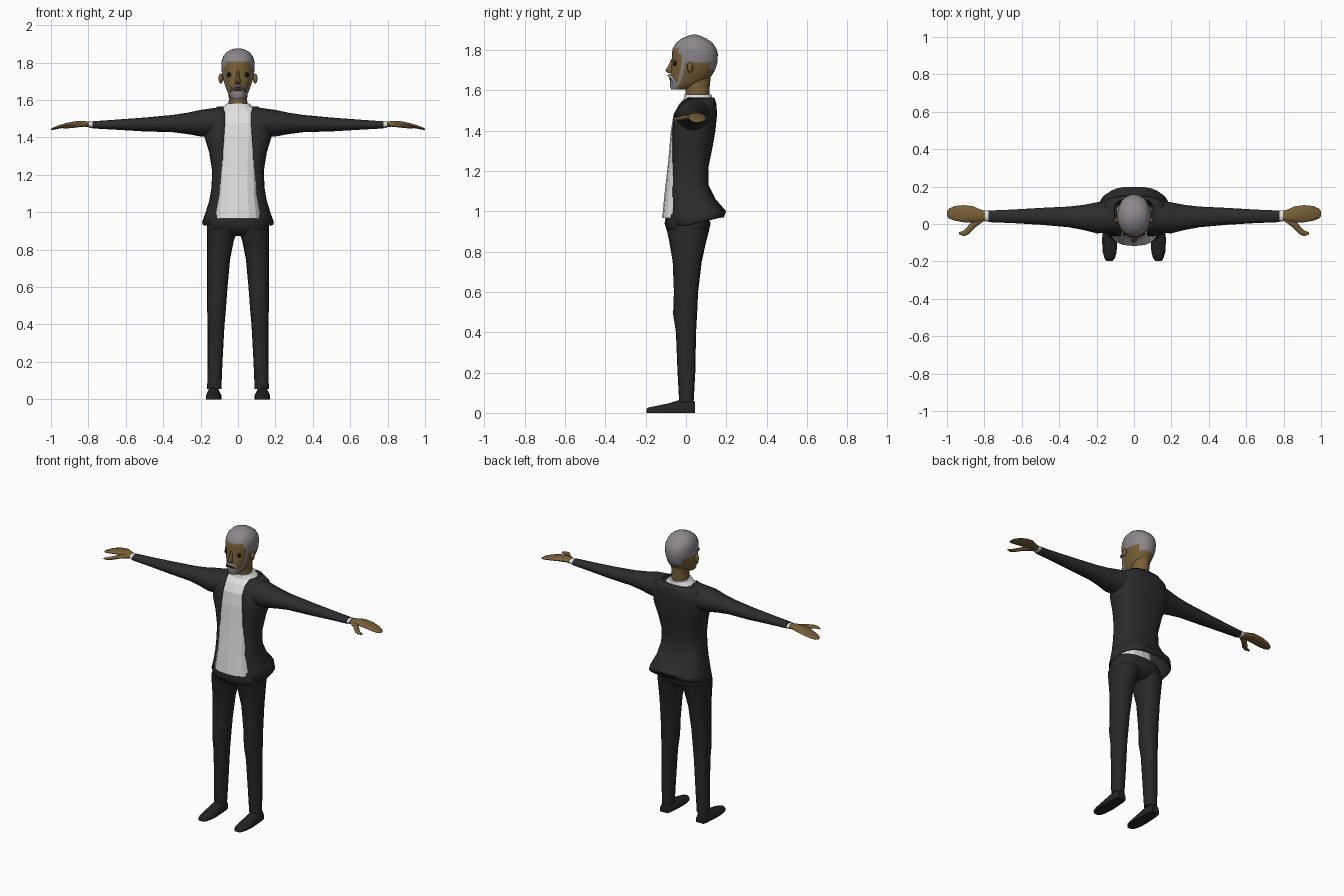
import bpy
import bmesh
import math
from mathutils import Vector

cube = bpy.data.objects.get("Cube")
if cube:
    bpy.data.objects.remove(cube, do_unlink=True)


def material(name, r, g, b):
    m = bpy.data.materials.new(name)
    m.use_nodes = True
    m.diffuse_color = (r, g, b, 1)
    bsdf = m.node_tree.nodes["Principled BSDF"]
    bsdf.inputs["Base Color"].default_value = (r, g, b, 1)
    bsdf.inputs["Roughness"].default_value = 0.8
    return m


SKIN = material("brown skin", 0.19, 0.117, 0.038)
HAIR = material("grey hair", 0.26, 0.24, 0.26)
JACKET = material("charcoal jacket", 0.025, 0.025, 0.025)
TROUSERS = material("dark trousers", 0.021, 0.021, 0.021)
SHIRT = material("white shirt", 0.75, 0.75, 0.75)
SHOE = material("black shoe", 0.018, 0.018, 0.018)
EYE = material("black eye", 0.006, 0.006, 0.007)
LIP = material("dark lip", 0.09, 0.045, 0.025)


def power(value, e):
    return math.copysign(abs(value) ** e, value)


def oval(centre, side, front, n=16, e=1.0, start=0.0, closed=True):
    """Rounded cross-section running from the front around the side."""
    steps = n if closed else n + 1
    span = 2 * math.pi - 2 * start
    c, u, v = Vector(centre), Vector(side), Vector(front)
    points = []
    for i in range(steps):
        a = start + span * i / n
        points.append(c + u * power(math.sin(a), e) + v * power(math.cos(a), e))
    return points


def level(z, w, yf, yb, x=0.0, **options):
    """Horizontal section given by half width and front and back limits."""
    return oval((x, (yf + yb) / 2, z), (w, 0, 0), (0, (yf - yb) / 2, 0), **options)


def across(x, zc, rz, yc, ry, **options):
    """Section across a part that runs along x."""
    return oval((x, yc, zc), (0, 0, rz), (0, -ry, 0), **options)


def finish(obj, mirror=False, angle=50):
    bpy.ops.object.select_all(action="DESELECT")
    obj.select_set(True)
    bpy.context.view_layer.objects.active = obj
    if angle:
        bpy.ops.object.shade_smooth_by_angle(angle=math.radians(angle))
    if mirror:
        obj.modifiers.new("other_side", "MIRROR")
    return obj


def loft(name, rings, mats, closed=True, mirror=False, angle=50, rule=None):
    bm = bmesh.new()
    rows = [[bm.verts.new(p) for p in ring] for ring in rings]
    n = len(rows[0])
    columns = n if closed else n - 1
    for low, high in zip(rows, rows[1:]):
        for i in range(columns):
            j = (i + 1) % n
            face = bm.faces.new((low[i], low[j], high[j], high[i]))
            if rule:
                z = face.calc_center_median().z
                face.material_index = rule(min(i, n - 1 - i), z)
    if closed:
        bm.faces.new(rows[0])
        top = bm.faces.new(rows[-1])
        if rule:
            top.material_index = 1
        bmesh.ops.recalc_face_normals(bm, faces=bm.faces)
    mesh = bpy.data.meshes.new(name)
    bm.to_mesh(mesh)
    bm.free()
    for m in mats:
        mesh.materials.append(m)
    obj = bpy.data.objects.new(name, mesh)
    bpy.context.collection.objects.link(obj)
    return finish(obj, mirror, angle)


def ellipsoid(name, centre, radii, mat):
    bpy.ops.mesh.primitive_uv_sphere_add(segments=16, ring_count=10)
    obj = bpy.context.object
    obj.name = name
    for v in obj.data.vertices:
        v.co = Vector(centre) + v.co * Vector(radii)
    obj.location = (0, 0, 0)
    obj.data.materials.append(mat)
    return finish(obj, mirror=True)


# Head: hair, sideburns and beard are painted by column and height
def head_colour(column, z):
    if column < 5:
        limit = 1.805 if column < 4 else 1.78
        return int(z > limit or z < 1.643)
    if column == 5:
        return 1
    return int(z > (1.735 if column < 12 else 1.70))


HEAD = [(1.605, .033, -.073, .0), (1.62, .046, -.08, .05), (1.645, .057, -.08, .105),
        (1.67, .067, -.078, .125), (1.70, .077, -.075, .144), (1.738, .086, -.07, .156),
        (1.78, .089, -.07, .158), (1.807, .088, -.066, .151), (1.835, .079, -.05, .132),
        (1.857, .06, -.022, .102), (1.87, .036, .008, .072), (1.876, .012, .03, .052)]
loft("head", [level(*s, n=32, e=.94) for s in HEAD], [SKIN, HAIR], rule=head_colour)
NECK = [(1.53, .054, -.002, .118), (1.6, .049, -.002, .116), (1.69, .052, -.02, .125)]
loft("neck", [level(*s) for s in NECK], [SKIN])

# Facial features
NOSE = [(1.685, .012, -.088, -.06), (1.698, .016, -.102, -.06),
        (1.72, .01, -.09, -.06), (1.755, .007, -.073, -.05)]
loft("nose", [level(*s, n=8) for s in NOSE], [SKIN])
MOUSTACHE = [(0, 1.673, .007, -.08, .012), (.018, 1.671, .008, -.076, .012),
             (.034, 1.66, .008, -.065, .012), (.043, 1.643, .006, -.056, .01)]
loft("moustache", [across(*s, n=8) for s in MOUSTACHE], [HAIR], mirror=True)
LIPS = [(0, 1.656, .005, -.079, .005), (.012, 1.655, .004, -.077, .005),
        (.022, 1.652, .002, -.073, .005)]
loft("lips", [across(*s, n=8) for s in LIPS], [LIP], mirror=True)
ellipsoid("eyes", (.046, -.054, 1.735), (.014, .009, .013), EYE)
ellipsoid("ears", (.092, .02, 1.715), (.012, .014, .027), SKIN)

# Shirt with a small neck band
SHIRT_LEVELS = [(.967, .13, -.118, .08), (1.1, .112, -.105, .07), (1.25, .11, -.088, .07),
                (1.4, .12, -.075, .09), (1.48, .12, -.062, .1), (1.53, .11, -.036, .115),
                (1.558, .085, -.01, .13), (1.58, .06, -.006, .126)]
loft("shirt", [level(*s, e=.8) for s in SHIRT_LEVELS], [SHIRT], angle=0)

# Open jacket: half width, front, back, opening half width, hem rise at the back
JACKET_LEVELS = [(.93, .188, -.075, .185, .125, .045), (.985, .172, -.08, .195, .105, .015),
                 (1.06, .15, -.078, .142, .09, 0), (1.13, .138, -.075, .107, .08, 0),
                 (1.22, .134, -.072, .108, .08, 0), (1.32, .15, -.07, .128, .08, 0),
                 (1.4, .175, -.067, .142, .075, 0), (1.48, .18, -.058, .15, .07, 0),
                 (1.53, .16, -.03, .147, .07, 0), (1.562, .105, 0, .138, .08, 0)]
rings = []
for z, w, yf, yb, opening, rise in JACKET_LEVELS:
    start = math.asin((opening / w) ** (1 / .7))
    ring = level(z, w, yf, yb, n=24, e=.7, start=start, closed=False)
    for p in ring:
        p.z += rise * max(0, p.y) / .2
    rings.append(ring)
jacket = loft("jacket", rings, [JACKET], closed=False)
shell = jacket.modifiers.new("cloth", "SOLIDIFY")
shell.thickness = .008
shell.offset = 0

# Sleeves, cuffs, hands and thumbs
SLEEVE = [(.09, 1.482, .08, .045, .09), (.2, 1.476, .071, .033, .083),
          (.27, 1.475, .057, .035, .067), (.35, 1.474, .046, .038, .055),
          (.5, 1.469, .037, .041, .045), (.65, 1.468, .027, .041, .036),
          (.777, 1.467, .019, .041, .031)]
loft("sleeves", [across(*s) for s in SLEEVE], [JACKET], mirror=True)
CUFF = [(.765, 1.467, .016, .042, .028), (.796, 1.468, .017, .043, .029)]
loft("cuffs", [across(*s) for s in CUFF], [SHIRT], mirror=True)
HAND = [(.78, 1.468, .013, .043, .024), (.82, 1.472, .015, .045, .032),
        (.86, 1.474, .014, .052, .043), (.91, 1.467, .012, .055, .046),
        (.96, 1.455, .009, .057, .039), (.99, 1.446, .006, .056, .026),
        (1.0, 1.443, .003, .055, .012)]
loft("hands", [across(*s, n=12) for s in HAND], [SKIN], mirror=True)
THUMB = [(.805, 1.468, .01, .026, .012), (.85, 1.466, .012, .004, .023),
         (.885, 1.46, .01, -.032, .024), (.91, 1.456, .008, -.05, .015),
         (.935, 1.452, .004, -.05, .006)]
loft("thumbs", [across(*s, n=10) for s in THUMB], [SKIN], mirror=True)

# Trousers: a hip block and two tapering legs
HIPS = [(.872, .07, -.06, .08), (.9, .166, -.094, .112),
        (.94, .166, -.106, .122), (.99, .145, -.098, .1)]
loft("trouser_hips", [level(*s, e=.8) for s in HIPS], [TROUSERS])
LEG = [(.91, .0, .167, -.096, .116), (.85, .022, .167, -.083, .1),
       (.75, .042, .166, -.066, .078), (.6, .056, .166, -.06, .06),
       (.49, .064, .165, -.064, .055), (.4, .072, .163, -.05, .05),
       (.2, .083, .162, -.042, .046), (.055, .089, .165, -.034, .038)]
legs = [level(z, (b - a) / 2, yf, yb, x=(a + b) / 2, e=.85) for z, a, b, yf, yb in LEG]
loft("trouser_legs", legs, [TROUSERS], mirror=True)

# Shoes: flat soles with a low toe
SHOE_PARTS = [(.045, .026, .055), (.02, .034, .07), (-.04, .038, .062),
              (-.09, .041, .046), (-.15, .037, .034), (-.185, .027, .027), (-.197, .016, .02)]
shoes = []
for y, w, h in SHOE_PARTS:
    arch = [(-1, 0), (-1, .45), (-.65, .85), (0, 1), (.65, .85), (1, .45), (1, 0)]
    shoes.append([Vector((.13 + w * a, y, h * b)) for a, b in arch])
loft("shoes", shoes, [SHOE], mirror=True)
